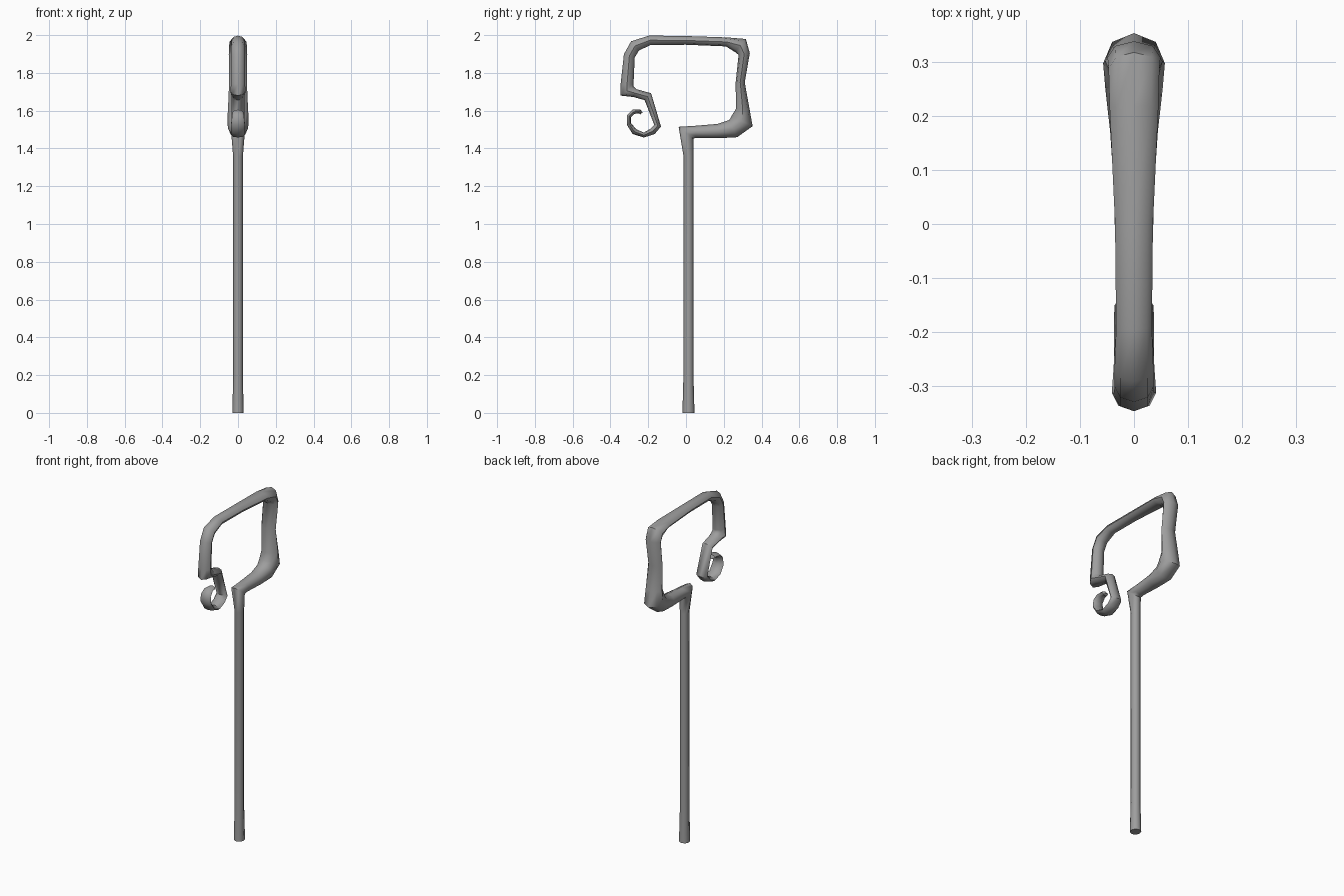
import bpy
import bmesh
import math
from mathutils import Vector

SIDES = 8

# Remove the default cube
default_cube = bpy.data.objects.get("Cube")
if default_cube:
    bpy.data.objects.remove(default_cube, do_unlink=True)


def make_material(name, color):
    material = bpy.data.materials.new(name)
    material.use_nodes = True
    material.diffuse_color = color
    shader = material.node_tree.nodes["Principled BSDF"]
    shader.inputs["Base Color"].default_value = color
    return material


def ring_direction(path, index):
    """Mitred in-plane direction across the path at one station."""
    here = path[index]
    before = path[max(index - 1, 0)]
    after = path[min(index + 1, len(path) - 1)]
    incoming = (here - before).normalized()
    outgoing = (after - here).normalized()
    tangent = (incoming + outgoing).normalized()
    return Vector((0, -tangent.z, tangent.y))


def sweep_tube(name, stations, material):
    """Skin oval rings given as (y, z, in-plane radius, x radius)."""
    path = [Vector((0, y, z)) for y, z, depth, width in stations]
    bm = bmesh.new()
    rings = []
    for index, (y, z, depth, width) in enumerate(stations):
        across = ring_direction(path, index)
        ring = []
        for side in range(SIDES):
            angle = math.tau * side / SIDES
            offset = across * (depth * math.cos(angle))
            offset.x = width * math.sin(angle)
            ring.append(bm.verts.new(path[index] + offset))
        rings.append(ring)
    for lower, upper in zip(rings, rings[1:]):
        for side in range(SIDES):
            following = (side + 1) % SIDES
            bm.faces.new((lower[side], lower[following],
                          upper[following], upper[side]))
    bm.faces.new(rings[0])
    bm.faces.new(rings[-1])
    bmesh.ops.recalc_face_normals(bm, faces=bm.faces)

    mesh = bpy.data.meshes.new(name)
    bm.to_mesh(mesh)
    bm.free()
    mesh.materials.append(material)
    tube = bpy.data.objects.new(name, mesh)
    bpy.context.collection.objects.link(tube)
    bpy.ops.object.select_all(action="DESELECT")
    tube.select_set(True)
    bpy.context.view_layer.objects.active = tube
    bpy.ops.object.shade_smooth_by_angle(angle=math.radians(50))
    return tube


# Straight pole with a slightly flared foot
pole = [
    (.013, 0, .032, .03),
    (.013, .18, .027, .026),
    (.013, 1.36, .026, .026),
]

# Elbow, square loop and curled tip
elbow = [
    (0, 1.483, .05, .036),
    (.05, 1.488, .032, .036),
    (.17, 1.492, .038, .044),
]
back_upright = [
    (.25, 1.505, .05, .053),
    (.297, 1.545, .062, .057),
    (.3, 1.61, .036, .053),
    (.287, 1.75, .024, .047),
    (.308, 1.9, .03, .049),
    (.288, 1.945, .045, .047),
]
top_bar = [
    (.215, 1.964, .024, .045),
    (0, 1.972, .023, .035),
    (-.19, 1.973, .025, .033),
]
front_drop = [
    (-.27, 1.943, .032, .036),
    (-.3, 1.89, .03, .036),
    (-.312, 1.74, .034, .037),
    (-.312, 1.705, .042, .041),
    (-.27, 1.693, .022, .038),
    (-.202, 1.674, .025, .034),
]
curl = [
    (-.15, 1.52, .018, .036),
    (-.176, 1.491, .018, .037),
    (-.223, 1.471, .013, .037),
    (-.273, 1.489, .016, .037),
    (-.302, 1.53, .012, .036),
    (-.302, 1.571, .012, .032),
    (-.278, 1.594, .012, .028),
    (-.245, 1.596, .011, .022),
    (-.236, 1.585, .008, .012),
]

gray = make_material("plain gray", (.34, .34, .34, 1))
sweep_tube("hooked_staff",
           pole + elbow + back_upright + top_bar + front_drop + curl, gray)
